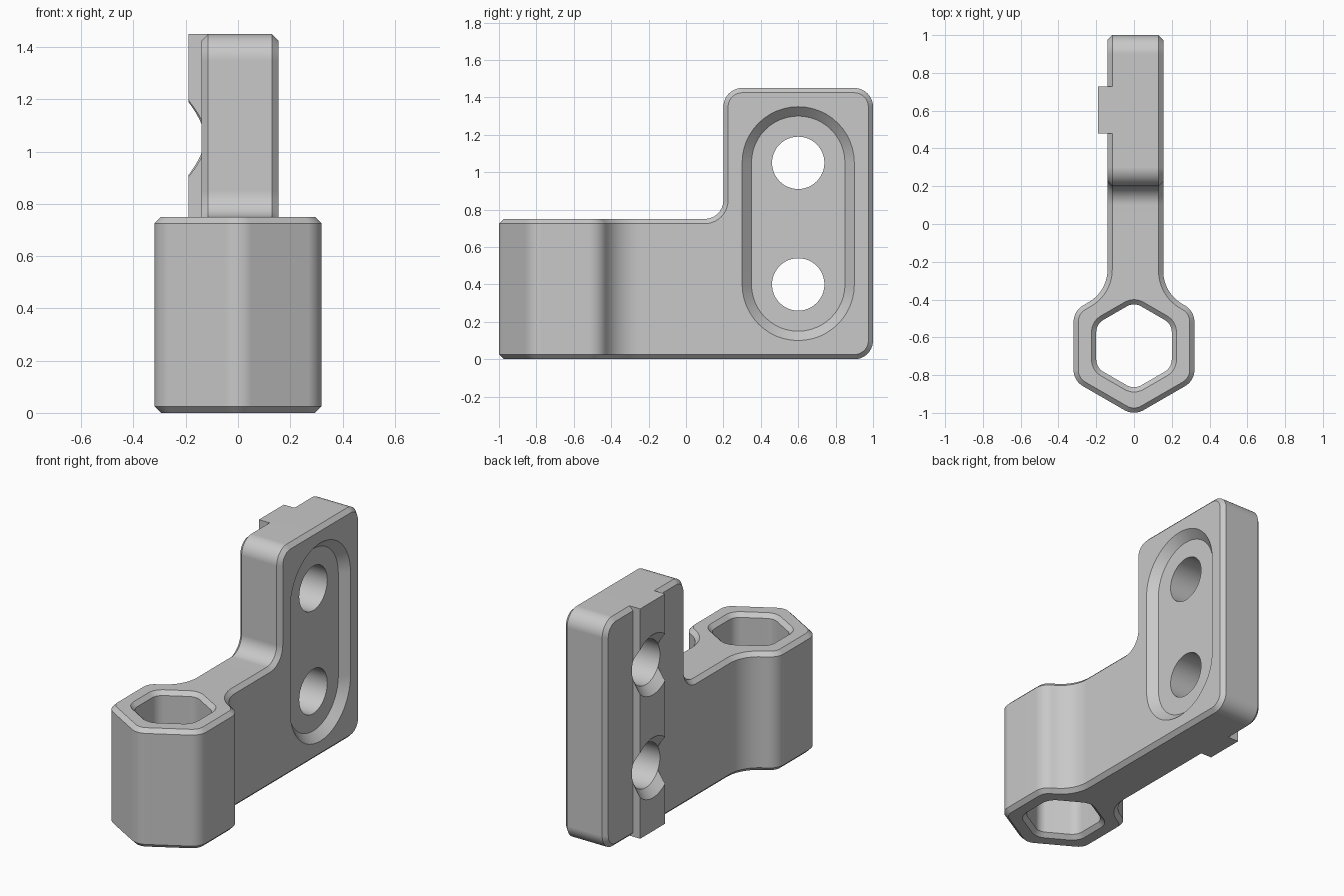
import bpy
import bmesh
import math
from mathutils import Vector

cube = bpy.data.objects.get("Cube")
if cube:
    bpy.data.objects.remove(cube, do_unlink=True)

# Main dimensions
LEFT, RIGHT = -0.14, 0.155       # plate thickness range
ARM_H, TOP = 0.75, 1.45
CH = 0.025                       # edge chamfer
HEX_Y = -0.645
HOLE_Y, HOLE_Z = 0.6, (0.4, 1.05)

grey = bpy.data.materials.new("satin_grey")
grey.use_nodes = True
grey.diffuse_color = (0.58, 0.58, 0.58, 1)
grey.node_tree.nodes["Principled BSDF"].inputs["Base Color"].default_value = grey.diffuse_color


def rounded(corners, closed=False, steps=10):
    """Outline through (x, y, radius) corners, with an arc at each radius."""
    out, n = [], len(corners)
    for i, (x, y, r) in enumerate(corners):
        p = Vector((x, y))
        if r == 0 or (not closed and i in (0, n - 1)):
            out.append(p)
            continue
        a = (Vector(corners[i - 1][:2]) - p).normalized()
        b = (Vector(corners[(i + 1) % n][:2]) - p).normalized()
        half = (math.pi - a.angle(b)) / 2
        centre = p + (a + b).normalized() * r / math.cos(half)
        start = p + a * r * math.tan(half) - centre
        end = p + b * r * math.tan(half) - centre
        for k in range(steps + 1):
            t = 2 * half * k / steps
            out.append(centre + (start * math.sin(2 * half - t) + end * math.sin(t))
                       / math.sin(2 * half))
    return out


def inset(pts, d, closed=False):
    """Move a counter-clockwise outline inwards by d."""
    out, n = [], len(pts)
    for i, p in enumerate(pts):
        dirs = []
        if closed or i > 0:
            dirs.append((p - pts[i - 1]).normalized())
        if closed or i < n - 1:
            dirs.append((pts[(i + 1) % n] - p).normalized())
        n1, n2 = (Vector((-v.y, v.x)) for v in (dirs[0], dirs[-1]))
        out.append(p + (n1 + n2) * d / (1 + n1.dot(n2)))
    return out


def loft(bm, pts, levels, axis, closed=False):
    """Skin the outline through (height, inset) levels along x or z, with caps."""
    rings = []
    for h, d in levels:
        ring = inset(pts, d, closed)
        rings.append([bm.verts.new((h, p.x, p.y) if axis == "x" else (p.x, p.y, h))
                      for p in ring])
    n = len(pts)
    for low, high in zip(rings, rings[1:]):
        for i in range(n if closed else n - 1):
            j = (i + 1) % n
            bm.faces.new((low[i], low[j], high[j], high[i]))
    bm.faces.new(rings[0])
    bm.faces.new(rings[-1])


def finish(bm, name):
    bmesh.ops.remove_doubles(bm, verts=bm.verts, dist=0.0005)
    bmesh.ops.recalc_face_normals(bm, faces=bm.faces)
    mesh = bpy.data.meshes.new(name)
    bm.to_mesh(mesh)
    bm.free()
    mesh.materials.append(grey)
    obj = bpy.data.objects.new(name, mesh)
    bpy.context.collection.objects.link(obj)
    return obj


def cutter(name, pts, levels, axis):
    bm = bmesh.new()
    loft(bm, pts, levels, axis, closed=True)
    obj = finish(bm, name)
    obj.hide_render = True
    return obj


def activate(obj):
    bpy.ops.object.select_all(action="DESELECT")
    obj.select_set(True)
    bpy.context.view_layer.objects.active = obj


def cut(obj, tools):
    activate(obj)
    for tool in tools:
        mod = obj.modifiers.new("cut", "BOOLEAN")
        mod.operation, mod.solver, mod.object = "DIFFERENCE", "EXACT", tool
        bpy.ops.object.modifier_apply(modifier=mod.name)


def hexagon(apothem, r):
    """Counter-clockwise corners, starting at the rear left one."""
    R = apothem / math.cos(math.pi / 6)
    angles = [math.radians(150 + 60 * k) for k in range(6)]
    return [(R * math.cos(a), HEX_Y + R * math.sin(a), r) for a in angles]


def slot(r, z0, z1, steps=24):
    """Counter-clockwise upright slot; a circle if z0 equals z1."""
    pts = []
    for z, first in ((z0, math.pi), (z1, 0)):
        count = steps + 1 if z0 != z1 else steps
        for k in range(count):
            a = first + math.pi * k / steps
            pts.append(Vector((HOLE_Y + r * math.cos(a), z + r * math.sin(a))))
    return pts


# Bracket body: upright plate joined to the arm and hexagonal socket at y = 0
plate = rounded([(0, 0, 0), (1, 0, 0.1), (1, TOP, 0.1), (0.2, TOP, 0.1),
                 (0.2, ARM_H, 0.1), (0, ARM_H, 0)])
corners = hexagon(0.32, 0.1)[:5]
slope = math.tan(math.pi / 6)
apex = HEX_Y + 0.32 / math.cos(math.pi / 6)
neck = [(x, apex - abs(x) * slope, 0.2) for x in (LEFT, RIGHT)]
arm = rounded([(LEFT, 0, 0), neck[0]] + corners + [neck[1], (RIGHT, 0, 0)])

bm = bmesh.new()
loft(bm, plate, [(LEFT, CH), (LEFT + CH, 0), (RIGHT - CH, 0), (RIGHT, CH)], "x")
loft(bm, arm, [(0, CH), (CH, 0), (ARM_H - CH, 0), (ARM_H, CH)], "z")
body = finish(bm, "bracket_body")

# Locating rail on the back of the plate
bm = bmesh.new()
rail_outline = [Vector(p) for p in ((0.48, 0), (0.728, 0), (0.728, TOP), (0.48, TOP))]
loft(bm, rail_outline, [(-0.19, 0), (LEFT + CH, 0)], "x", closed=True)
rail = finish(bm, "locating_rail")

# Cutters: socket opening, slot recess and countersunk bolt holes
opening = rounded(hexagon(0.2, 0.075), closed=True)
socket = cutter("socket_cutter", opening,
                [(-0.02, -CH - 0.02), (CH, 0), (ARM_H - CH, 0), (ARM_H + 0.02, -CH - 0.02)], "z")
recess = cutter("recess_cutter", slot(0.25, *HOLE_Z),
                [(RIGHT - 0.05, 0), (RIGHT + 0.02, -0.07)], "x")
bolts = [cutter("bolt_cutter", slot(0.14, z, z),
                [(LEFT - 0.1, -0.1), (LEFT, 0), (0.3, 0)], "x") for z in HOLE_Z]

cut(body, [socket, recess] + bolts)
cut(rail, bolts)
for tool in [socket, recess] + bolts:
    bpy.data.objects.remove(tool, do_unlink=True)

# Smooth the rounds and keep the chamfers crisp
for obj in (body, rail):
    activate(obj)
    bpy.ops.object.shade_smooth_by_angle(angle=math.radians(25))
    mod = obj.modifiers.new("flat_faces", "WEIGHTED_NORMAL")
    mod.keep_sharp = True
